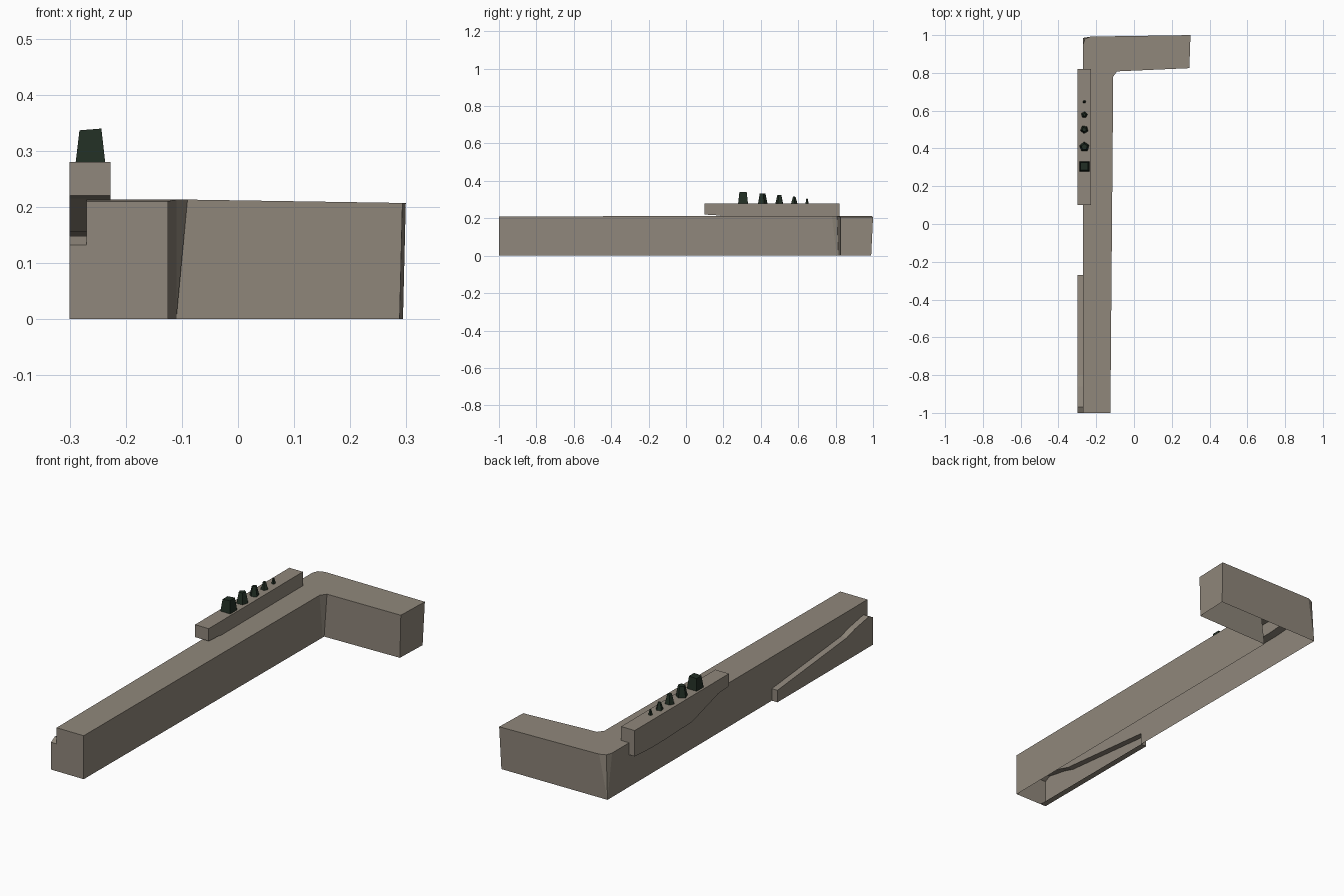
import bpy, bmesh, math

if "Cube" in bpy.data.objects:
    bpy.data.objects.remove(bpy.data.objects["Cube"])


def material(name, rgb):
    m = bpy.data.materials.new(name)
    m.diffuse_color = (*rgb, 1)
    m.use_nodes = True
    m.node_tree.nodes["Principled BSDF"].inputs["Base Color"].default_value = m.diffuse_color
    return m


stone = material("warm_grey_stone", (0.28, 0.245, 0.20))
dark = material("dark_green_stone", (0.016, 0.028, 0.018))


def finish(name, bm, mat):
    bmesh.ops.remove_doubles(bm, verts=bm.verts, dist=0.0005)
    bmesh.ops.recalc_face_normals(bm, faces=bm.faces)
    mesh = bpy.data.meshes.new(name)
    bm.to_mesh(mesh)
    bm.free()
    mesh.materials.append(mat)
    obj = bpy.data.objects.new(name, mesh)
    bpy.context.collection.objects.link(obj)
    return obj


def face(bm, pts):
    return bm.faces.new([bm.verts.new(p) for p in pts])


def extrude_profile(name, profile, x0, x1, open_inside=False):
    """Extrude a (y, z) outline from x0 to x1."""
    bm = bmesh.new()
    face(bm, [(x0, y, z) for y, z in profile])
    if not open_inside:
        face(bm, [(x1, y, z) for y, z in reversed(profile)])
    for (ya, za), (yb, zb) in zip(profile, profile[1:] + profile[:1]):
        face(bm, [(x0, ya, za), (x1, ya, za), (x1, yb, zb), (x0, yb, zb)])
    return finish(name, bm, stone)


# Sloping buttress at the foot of the long wall
slope = [(-1, 0.132), (-0.97, 0.148), (-0.86, 0.128), (-0.80, 0.11),
         (-0.31, 0.062), (-0.27, 0.058), (-0.27, 0)]
extrude_profile("side_buttress", [(-1, 0)] + slope, -0.30, -0.27, True)

# L-shaped wall, open underneath: matching bottom and top outlines
bottom = [(-0.27, -1), (-0.125, -1), (-0.11, 0.805), (-0.11, 0.815),
          (0.288, 0.825), (0.294, 0.99)] + [(-0.27, 0.985)] * 3
top = [(-0.27, -1, 0.21), (-0.125, -1, 0.21), (-0.11, 0.78, 0.213),
       (-0.09, 0.808, 0.213), (0.293, 0.825, 0.207), (0.299, 1, 0.207),
       (-0.23, 0.992, 0.213), (-0.26, 0.98, 0.213), (-0.27, 0.95, 0.213)]
bm = bmesh.new()
for i in range(len(top) - 1):
    a, b = (*bottom[i], 0), (*bottom[i + 1], 0)
    if a == b:
        face(bm, [a, top[i + 1], top[i]])
    else:
        face(bm, [a, b, top[i + 1], top[i]])
face(bm, top)
# outer long side, with the buttress opening left out
face(bm, [(*bottom[-1], 0), top[-1], top[0]] + [(-0.27, y, z) for y, z in slope])
finish("corner_wall", bm, stone)

# Raised ledge with a stepped lower edge overhanging the long wall
ledge = [(0.10, 0.28), (0.10, 0.22), (0.18, 0.215), (0.38, 0.155),
         (0.60, 0.148), (0.70, 0.148), (0.82, 0.155), (0.82, 0.28)]
extrude_profile("raised_ledge", ledge, -0.30, -0.227)

# Row of tapering spikes, shrinking along the ledge
spikes = [(0.305, 0.054, 0.040, 0.058, 4, 45), (0.408, 0.052, 0.032, 0.052, 5, 20),
          (0.50, 0.042, 0.022, 0.045, 5, 50), (0.578, 0.034, 0.014, 0.035, 5, 10),
          (0.647, 0.014, 0.006, 0.026, 4, 30)]
for n, (y, w, wt, h, sides, turn) in enumerate(spikes):
    bm = bmesh.new()
    f = 1.38 if sides == 4 else 1.05
    rings = []
    for r, z in ((w / 2 * f, 0.279), (wt / 2 * f, 0.28 + h)):
        ring = []
        for k in range(sides):
            a = math.radians(turn) + math.tau * k / sides
            tilt = 0.08 * r * math.cos(a) if z > 0.28 else 0
            ring.append((-0.263 + r * math.cos(a), y + r * math.sin(a), z + tilt))
        rings.append(ring)
    lo, hi = rings
    for k in range(sides):
        j = (k + 1) % sides
        face(bm, [lo[k], lo[j], hi[j], hi[k]])
    face(bm, hi)
    face(bm, lo[::-1])
    finish(f"spike_{n + 1}", bm, dark)
